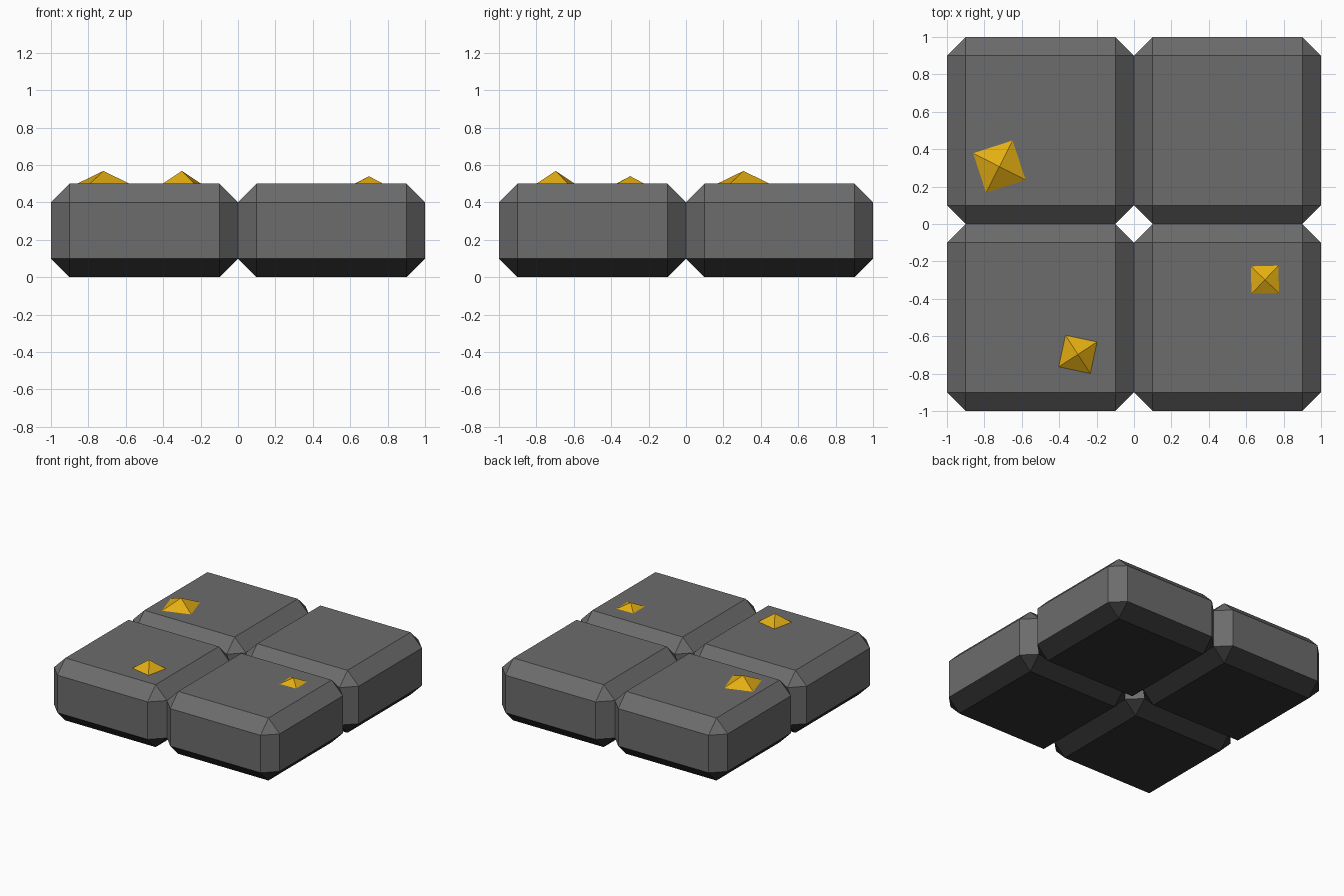
import bpy, bmesh, math
from mathutils import Matrix

if "Cube" in bpy.data.objects:
    bpy.data.objects.remove(bpy.data.objects["Cube"])


def material(name, rgb):
    m = bpy.data.materials.new(name)
    m.diffuse_color = (*rgb, 1)
    m.use_nodes = True
    m.node_tree.nodes["Principled BSDF"].inputs["Base Color"].default_value = m.diffuse_color
    return m


stone = material("grey stone", (0.15, 0.15, 0.15))
under = material("dark underside", (0.032, 0.032, 0.032))
gold = material("gold", (0.77, 0.42, 0.006))


def add_object(name, bm, mats, loc):
    me = bpy.data.meshes.new(name)
    bm.normal_update()
    bm.to_mesh(me)
    bm.free()
    for m in mats:
        me.materials.append(m)
    ob = bpy.data.objects.new(name, me)
    ob.location = loc
    bpy.context.collection.objects.link(ob)
    return ob


# Chamfered paving block with a dark underside
def block(name, x, y):
    bm = bmesh.new()
    bmesh.ops.create_cube(bm, size=1, matrix=Matrix.Diagonal((1, 1, 0.5, 1)))
    bmesh.ops.bevel(bm, geom=bm.edges[:], offset=0.1, segments=1,
                    affect='EDGES', profile=0.5)
    bm.normal_update()
    for f in bm.faces:
        f.material_index = 1 if f.normal.z < -0.3 else 0
    add_object(name, bm, [stone, under], (x, y, 0.25))


# Four-sided nugget resting on a block
def nugget(name, x, y, radius, height, angle):
    bm = bmesh.new()
    bmesh.ops.create_cone(bm, cap_ends=True, segments=4, radius1=radius,
                          radius2=0, depth=height)
    # turn so that one corner points along the given angle
    v = max(bm.verts, key=lambda v: v.co.xy.length)
    turn = math.radians(angle) - math.atan2(v.co.y, v.co.x)
    bmesh.ops.rotate(bm, verts=bm.verts, matrix=Matrix.Rotation(turn, 3, 'Z'))
    bmesh.ops.remove_doubles(bm, verts=bm.verts, dist=1e-5)
    add_object(name, bm, [gold], (x, y, 0.5 + height / 2))


for side, x in (("left", -0.5), ("right", 0.5)):
    for end, y in (("front", -0.5), ("back", 0.5)):
        block(f"{end}_{side}_block", x, y)

nugget("large_nugget", -0.72, 0.307, 0.157, 0.068, 63)
nugget("medium_nugget", -0.30, -0.697, 0.122, 0.068, 33)
nugget("small_nugget", 0.70, -0.298, 0.104, 0.04, 46.5)
